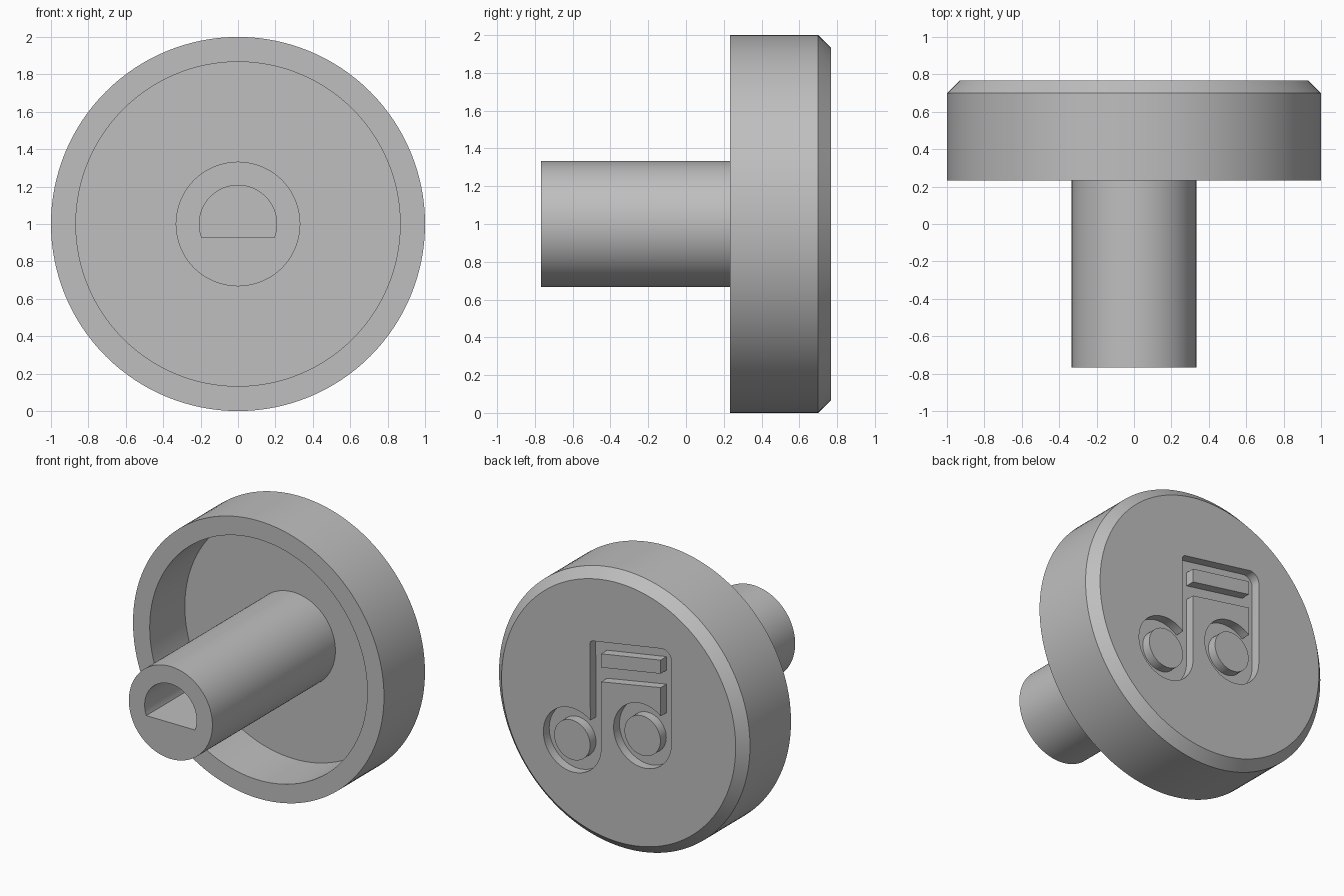
import bpy, bmesh
from math import cos, sin, radians, asin, degrees, tau
from mathutils import Vector

cube = bpy.data.objects.get("Cube")
if cube:
    bpy.data.objects.remove(cube, do_unlink=True)

# Single plain grey
grey = bpy.data.materials.new("plain grey")
grey.use_nodes = True
colour = (0.52, 0.52, 0.52, 1)
grey.diffuse_color = colour
grey.node_tree.nodes["Principled BSDF"].inputs["Base Color"].default_value = colour

BACK = 0.767      # plane of the engraved face
FLOOR = 0.70      # bottom of the engraving
AXIS = Vector((0, 0, 1))


def finish(name, bm):
    bmesh.ops.recalc_face_normals(bm, faces=bm.faces)
    mesh = bpy.data.meshes.new(name)
    bm.to_mesh(mesh)
    bm.free()
    mesh.materials.append(grey)
    obj = bpy.data.objects.new(name, mesh)
    bpy.context.collection.objects.link(obj)
    return obj


def prism(name, outline, y0, y1):
    """Extrude an outline, drawn as seen from the back, along y."""
    bm = bmesh.new()
    face = bm.faces.new([bm.verts.new((-w, y0, 1 + v)) for w, v in outline])
    new = bmesh.ops.extrude_face_region(bm, geom=[face])["geom"]
    verts = [g for g in new if isinstance(g, bmesh.types.BMVert)]
    bmesh.ops.translate(bm, verts=verts, vec=(0, y1 - y0, 0))
    return finish(name, bm)


def arc(centre, radius, start, end, steps=48):
    angles = [radians(start + (end - start) * i / steps) for i in range(steps + 1)]
    return [(centre[0] + radius * cos(a), centre[1] + radius * sin(a)) for a in angles]


def combine(target, other, operation):
    mod = target.modifiers.new(other.name, "BOOLEAN")
    mod.object = other
    mod.operation = operation
    mod.solver = "EXACT"
    bpy.context.view_layer.objects.active = target
    bpy.ops.object.modifier_apply(modifier=mod.name)
    bpy.data.objects.remove(other, do_unlink=True)


# Turned body: shaft, hollow underside, rim and chamfered face
profile = [(0, -BACK), (0.333, -BACK), (0.333, 0.633), (0.867, 0.633),
           (0.867, 0.233), (1, 0.233), (1, 0.7), (0.933, BACK), (0, BACK)]
bm = bmesh.new()
ring = [bm.verts.new((r, y, 1)) for r, y in profile]
edges = [bm.edges.new(pair) for pair in zip(ring, ring[1:])]
bmesh.ops.spin(bm, geom=ring + edges, cent=AXIS, axis=(0, 1, 0),
               angle=tau, steps=128, use_duplicate=False)
bmesh.ops.remove_doubles(bm, verts=bm.verts, dist=0.0005)
knob = finish("knob_body", bm)

# D-shaped bore in the shaft
bore_radius, flat = 0.207, -0.073
tilt = degrees(asin(flat / bore_radius))
bore = prism("shaft_bore", arc((0, 0), bore_radius, tilt, 180 - tilt), -0.9, 0.233)
combine(knob, bore, "DIFFERENCE")

# Engraved pair of joined notes: one continuous outline
left_head, right_head = (-0.37, -0.295), (0.19, -0.115)
head_radius, inner_radius = 0.23, 0.143
outline = (arc((-0.2, 0.432), 0.03, 180, 99, 6)
           + arc((0.35, 0.483), 0.07, 99, 0, 12)
           + arc(right_head, head_radius, 0, -309)
           + [(0.335, 0.27), (-0.14, 0.185)]
           + arc(left_head, head_radius, 0, -309))
combine(knob, prism("note_engraving", outline, FLOOR, 0.9), "DIFFERENCE")

# Raised islands left standing inside the engraving
bar = [(-0.14, 0.387), (0.335, 0.468), (0.335, 0.37), (-0.14, 0.288)]
islands = {"bar_island": bar}
for name, centre in (("left_island", left_head), ("right_island", right_head)):
    islands[name] = arc(centre, inner_radius, 0, 352.5, 47)
for name, shape in islands.items():
    combine(knob, prism(name, shape, FLOOR - 0.02, BACK), "UNION")

# Smooth round walls, keep edges crisp
bpy.ops.object.select_all(action="DESELECT")
knob.select_set(True)
bpy.context.view_layer.objects.active = knob
bpy.ops.object.shade_smooth_by_angle(angle=radians(30))
